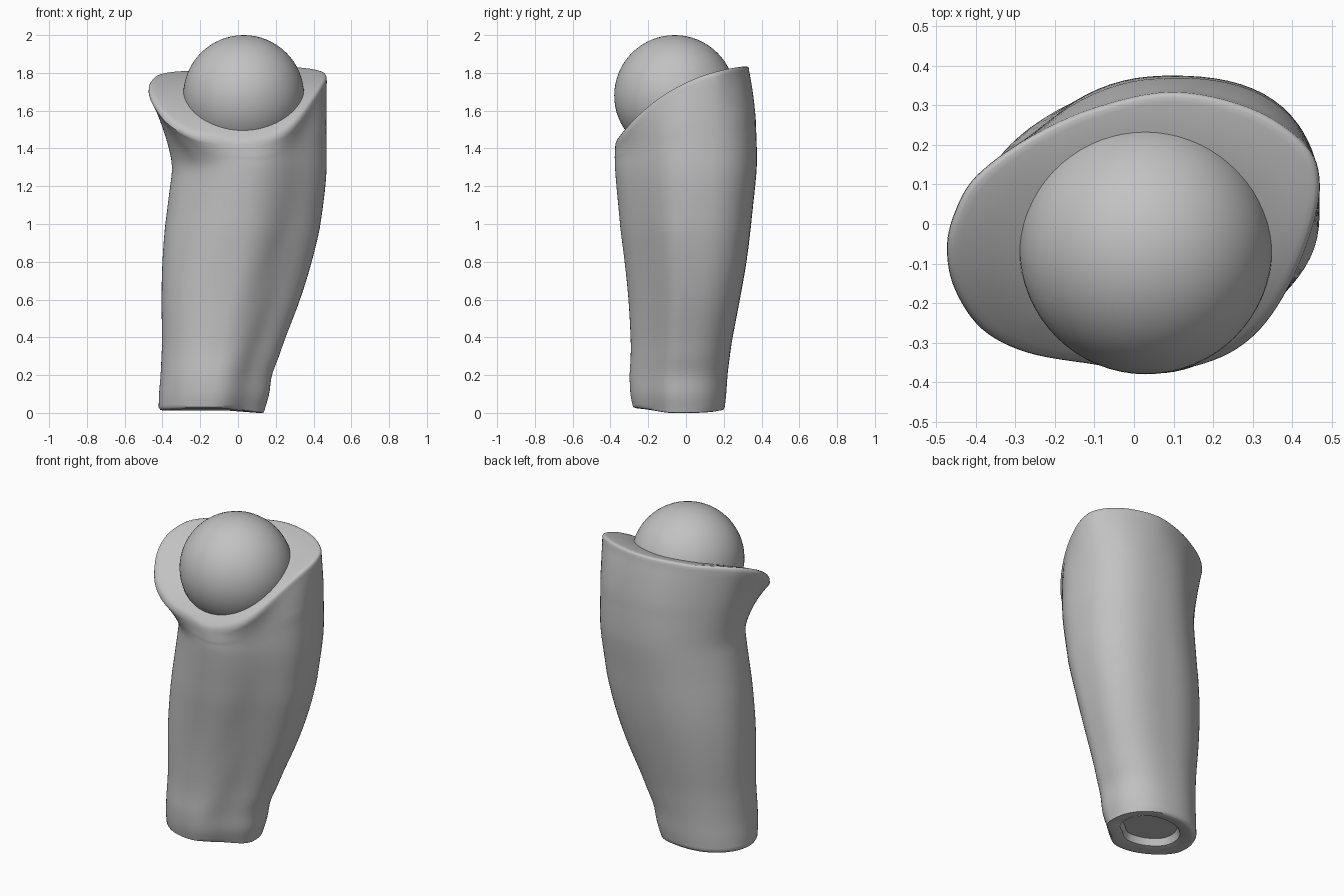
import bpy, bmesh, math
from mathutils import Vector

if "Cube" in bpy.data.objects:
    bpy.data.objects.remove(bpy.data.objects["Cube"])

grey = bpy.data.materials.new("plain grey")
grey.use_nodes = True
COLOUR = (0.54, 0.54, 0.54, 1)
grey.diffuse_color = COLOUR
grey.node_tree.nodes["Principled BSDF"].inputs["Base Color"].default_value = COLOUR

COLUMNS = 108
BALL = Vector((0.03, -0.06, 1.68))

# Outline of the flared rim, seen from above
RIM = [(-.473, -.065), (-.453, -.165), (-.385, -.265), (-.27, -.325), (-.1, -.355), (.05, -.375),
       (.2, -.345), (.305, -.28), (.385, -.17), (.445, -.03), (.47, .1), (.435, .2),
       (.3, .292), (.1, .335), (-.1, .295), (-.27, .217), (-.4, .12), (-.455, .025)]

# Body sections: height, min x, max x, min y, max y
BODY = [(.03, -.42, .145, -.28, .205), (.1, -.418, .165, -.295, .213), (.2, -.41, .18, -.3, .22),
        (.3, -.405, .217, -.295, .232), (.4, -.402, .252, -.295, .247), (.6, -.405, .328, -.305, .285),
        (.8, -.4, .39, -.325, .32), (1, -.385, .437, -.35, .345), (1.2, -.36, .464, -.37, .367),
        (1.3, -.345, .47, -.378, .377)]

# Fullness at the foot, middle and top of the back left, back right, front right, front left quarters
QUARTERS = [(.005, -.005, -.012, -.05), (.03, -.008, .005, -.062), (.03, -.022, -.035, -.06)]


def smooth_curve(points, t, closed):
    """Point at t (0 to 1) on a smooth curve through the points."""
    n = len(points)
    f = t * (n if closed else n - 1)
    i = int(f) if closed else min(int(f), n - 2)
    u = f - i
    pick = [points[k % n if closed else max(0, min(n - 1, k))] for k in range(i - 1, i + 3)]
    return [b + .5 * u * (c - a + u * (2 * a - 5 * b + 4 * c - d + u * (3 * (b - c) + d - a)))
            for a, b, c, d in zip(*pick)]


def rim_height(p):
    side = .03 * max(0, p.x) + .12 * max(0, -.22 - p.x)
    return 1.735 + .46 * p.y - .7 * p.y ** 2 + .6 * p.y ** 3 + side


def body_point(section, angle):
    z, x0, x1, y0, y1 = section
    c, s = math.cos(angle), math.sin(angle)
    r = (abs(c) ** 2.2 + abs(s) ** 2.2) ** (-1 / 2.2)
    # Fuller and flatter quarters
    quarter = int(angle % math.tau / (math.pi / 2)) % 4
    fullness = smooth_curve(QUARTERS, min(1, z / 1.3), False)[quarter]
    half = (x1 - x0 + y1 - y0) / 4
    r += fullness / half * math.sin(2 * angle) ** 2
    # Shallow diagonal hollow winding across the front
    hollow = math.radians(-100 + 50 * z)
    r *= 1 - .015 * math.exp(-((angle - hollow) / .25) ** 2) * math.sin(math.pi * min(1, z / 1.3))
    return Vector(((x0 + x1) / 2 + (x1 - x0) / 2 * r * c, (y0 + y1) / 2 + (y1 - y0) / 2 * r * s, z))


rim = [Vector(smooth_curve(RIM, i / COLUMNS, True)) for i in range(COLUMNS)]
angles = [math.atan2(p.y / .36, (p.x - .02) / .46) for p in rim]
rings = []

# Recess and rolled edge under the foot
for scale, height in ((.6, .07), (.66, .03), (.9, .012), (.97, .016)):
    ring = []
    for a in angles:
        p = body_point(BODY[0], a)
        x, y = -.137 + (p.x + .137) * scale, -.04 + (p.y + .04) * scale
        lift = .07 * max(0, -.1 - y) - .078 * max(0, x + .05)
        ring.append(Vector((x, y, height + lift)))
    rings.append(ring)

# Main body
for k in range(31):
    section = smooth_curve(BODY, k / 30, False)
    rings.append([body_point(section, a) for a in angles])
neck = len(rings) - 1

# Flare from the body to the tilted rim
for k in range(1, 13):
    t = k / 12
    ring = []
    for p, base in zip(rim, rings[neck]):
        power = 1.2 + 1.3 * max(0, min(1, (p.x + .35) / .4))
        xy = base.xy.lerp(p, t ** power)
        ring.append(Vector((*xy, base.z + (rim_height(p) - .03 - base.z) * t)))
    rings.append(ring)

# Rounded lip and the sloping seat under the ball
for scale, drop in ((.997, .014), (.985, .004), (.965, 0), (.93, 0), (.88, 0), (.8, .002), (.6, .006)):
    ring = []
    for p in rim:
        xy = BALL.xy.lerp(p, scale)
        ring.append(Vector((*xy, rim_height(xy) - drop)))
    rings.append(ring)

bm = bmesh.new()
loops = [[bm.verts.new(p) for p in ring] for ring in rings]
for low, high in zip(loops, loops[1:]):
    for i in range(COLUMNS):
        j = (i + 1) % COLUMNS
        bm.faces.new((low[i], low[j], high[j], high[i]))
bm.faces.new(loops[0][::-1])
bm.faces.new(loops[-1])

# Soften the neck where the flare begins
neck_verts = [v for loop in loops[neck - 6:neck + 6] for v in loop]
for step in range(8):
    bmesh.ops.smooth_vert(bm, verts=neck_verts, factor=.5,
                          use_axis_x=True, use_axis_y=True, use_axis_z=True)
bmesh.ops.recalc_face_normals(bm, faces=bm.faces)
mesh = bpy.data.meshes.new("flared_body")
bm.to_mesh(mesh)
bm.free()
body = bpy.data.objects.new("flared_body", mesh)
bpy.context.collection.objects.link(body)

# Ball resting in the rim
bpy.ops.mesh.primitive_uv_sphere_add(segments=64, ring_count=32, radius=.32, location=BALL)
ball = bpy.context.object
ball.name = "ball"

for obj in (body, ball):
    obj.data.materials.append(grey)
    bpy.ops.object.select_all(action="DESELECT")
    obj.select_set(True)
    bpy.context.view_layer.objects.active = obj
    bpy.ops.object.shade_smooth_by_angle(angle=math.radians(50))
